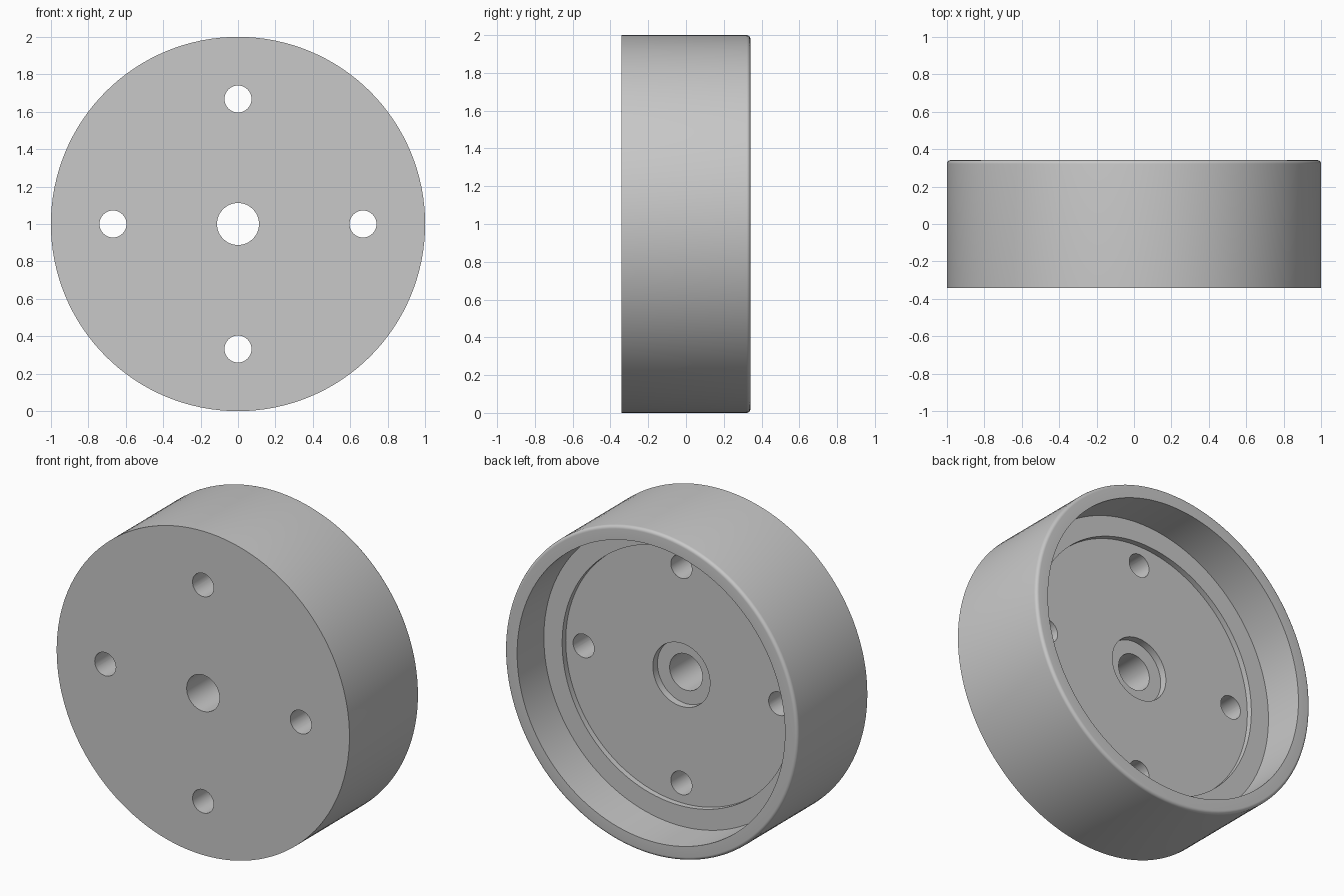
import bpy, bmesh, math
from mathutils import Matrix

old = bpy.data.objects.get("Cube")
if old:
    bpy.data.objects.remove(old, do_unlink=True)

SEGMENTS = 128
HALF = 0.341      # half of the wheel's width
FILLET = 0.02     # rounding of the rear outer edge
CENTRE = Matrix.Translation((0, 0, 1))

grey = bpy.data.materials.new("grey metal")
grey.use_nodes = True
colour = (0.58, 0.58, 0.58, 1)
grey.diffuse_color = colour
grey.node_tree.nodes["Principled BSDF"].inputs["Base Color"].default_value = colour


def make_object(name, bm):
    mesh = bpy.data.meshes.new(name)
    bmesh.ops.recalc_face_normals(bm, faces=bm.faces)
    bm.to_mesh(mesh)
    bm.free()
    mesh.materials.append(grey)
    obj = bpy.data.objects.new(name, mesh)
    bpy.context.collection.objects.link(obj)
    return obj


# Closed cross-section as (radius, y): bore, front face, rounded rim, stepped recess
profile = [(0.112, -HALF), (1, -HALF)]
for i in range(7):
    a = math.pi / 2 * i / 6
    profile.append((1 - FILLET + FILLET * math.cos(a), HALF - FILLET + FILLET * math.sin(a)))
profile += [(0.915, HALF), (0.915, 0.08), (0.79, 0.08), (0.79, 0.045),
            (0.195, 0.045), (0.195, 0), (0.112, 0)]

# Wheel body, turned around the y axis
bm = bmesh.new()
verts = [bm.verts.new((r, y, 0)) for r, y in profile]
edges = [bm.edges.new((v, verts[i - 1])) for i, v in enumerate(verts)]
bmesh.ops.spin(bm, geom=verts + edges, cent=(0, 0, 0), axis=(0, 1, 0),
               angle=math.tau, steps=SEGMENTS, use_merge=True)
bmesh.ops.remove_doubles(bm, verts=bm.verts, dist=1e-5)
bmesh.ops.transform(bm, matrix=CENTRE, verts=bm.verts)
body = make_object("wheel_body", bm)

# Four bolt holes on a circle
bm = bmesh.new()
for i in range(4):
    place = (CENTRE @ Matrix.Rotation(math.tau * i / 4, 4, 'Y')
             @ Matrix.Translation((0.668, -0.15, 0)) @ Matrix.Rotation(math.pi / 2, 4, 'X'))
    bmesh.ops.create_cone(bm, cap_ends=True, segments=48, radius1=0.072,
                          radius2=0.072, depth=0.6, matrix=place)
cutter = make_object("bolt_hole_cutter", bm)
cutter.hide_render = True

cut = body.modifiers.new("bolt_holes", 'BOOLEAN')
cut.operation = 'DIFFERENCE'
cut.solver = 'EXACT'
cut.object = cutter

bpy.ops.object.select_all(action='DESELECT')
body.select_set(True)
bpy.context.view_layer.objects.active = body
bpy.ops.object.modifier_apply(modifier=cut.name)
bpy.data.objects.remove(cutter, do_unlink=True)
bpy.ops.object.shade_smooth_by_angle(angle=math.radians(30))
